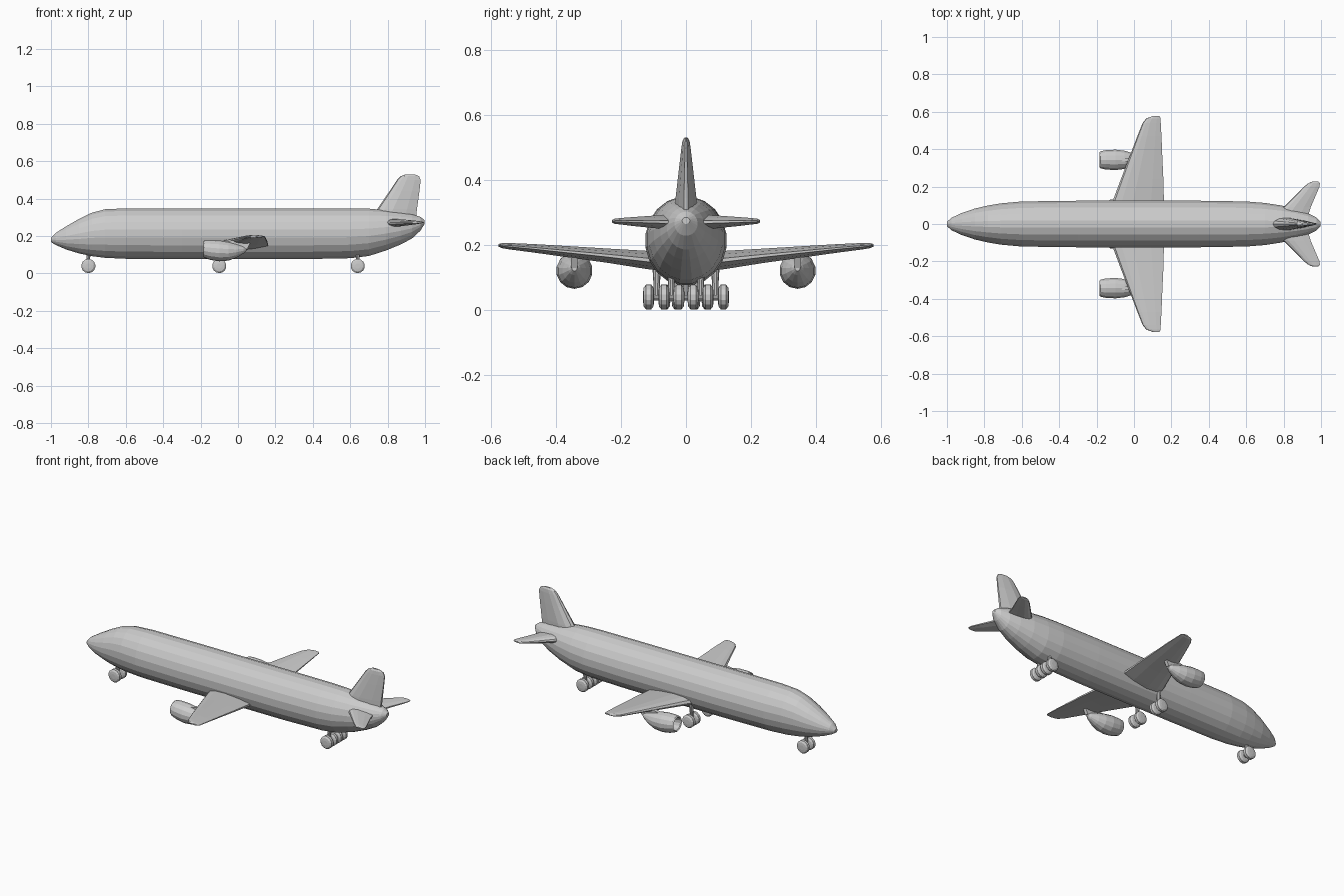
import bpy, bmesh, math
from mathutils import Vector

grey = bpy.data.materials.new("light_grey")
grey.diffuse_color = (0.6, 0.6, 0.6, 1)


def loft(name, rings):
    """Skin a list of equal-length point rings and cap both ends."""
    bm = bmesh.new()
    vs = [[bm.verts.new(p) for p in ring] for ring in rings]
    n = len(vs[0])
    for a, b in zip(vs, vs[1:]):
        for i in range(n):
            j = (i + 1) % n
            bm.faces.new((a[i], a[j], b[j], b[i]))
    bm.faces.new(vs[0])
    bm.faces.new(vs[-1])
    bmesh.ops.recalc_face_normals(bm, faces=bm.faces)
    me = bpy.data.meshes.new(name)
    bm.to_mesh(me)
    bm.free()
    me.materials.append(grey)
    ob = bpy.data.objects.new(name, me)
    bpy.context.collection.objects.link(ob)
    return ob


def ring(centre, r1, r2, axis, n):
    """Ellipse around the x, y or z axis."""
    pts = []
    for i in range(n):
        a = 2 * math.pi * (i + 0.5) / n
        u, v = r1 * math.cos(a), r2 * math.sin(a)
        off = {"x": (0, u, v), "y": (u, 0, v), "z": (u, v, 0)}[axis]
        pts.append(Vector(centre) + Vector(off))
    return pts


# Chord fraction and thickness fraction of a rounded wing section
FOIL = [(0, 0), (0.04, 0.5), (0.18, 0.9), (0.4, 1), (0.75, 0.65), (1, 0.2),
        (1, -0.2), (0.75, -0.65), (0.4, -1), (0.18, -0.9), (0.04, -0.5)]


def flat_wing(name, stations, side):
    """Stations: span y, leading x, trailing x, z, half thickness."""
    loft(name, [[(x0 + (x1 - x0) * c, side * y, z + t * h) for c, t in FOIL]
                for y, x0, x1, z, h in stations])


# Fuselage: x, bottom z, top z, half width
body = [(-1.0, 0.168, 0.19, 0.012), (-0.975, 0.152, 0.217, 0.034),
        (-0.92, 0.128, 0.252, 0.06), (-0.85, 0.106, 0.293, 0.084),
        (-0.78, 0.091, 0.327, 0.1), (-0.71, 0.082, 0.345, 0.112),
        (-0.6, 0.077, 0.35, 0.122), (-0.3, 0.075, 0.35, 0.126),
        (0.35, 0.075, 0.35, 0.126), (0.6, 0.08, 0.35, 0.122),
        (0.7, 0.092, 0.348, 0.114), (0.79, 0.121, 0.34, 0.1),
        (0.87, 0.154, 0.329, 0.08), (0.93, 0.186, 0.318, 0.059),
        (0.975, 0.228, 0.303, 0.036), (0.998, 0.265, 0.285, 0.012)]
loft("fuselage", [ring((x, 0, (b + t) / 2), w, (t - b) / 2, "x", 20)
                  for x, b, t, w in body])

# Tail fin: z, leading x, trailing x, half thickness
fin = [(0.28, 0.70, 0.95, 0.036), (0.345, 0.745, 0.957, 0.032),
       (0.44, 0.81, 0.97, 0.021), (0.5, 0.85, 0.977, 0.014),
       (0.52, 0.87, 0.968, 0.011), (0.53, 0.895, 0.945, 0.005)]
loft("tail_fin", [[(x0 + (x1 - x0) * c, t * h, z) for c, t in FOIL]
                  for z, x0, x1, h in fin])

for side, word in ((-1, "right"), (1, "left")):
    # Main wing and tailplane
    flat_wing("wing_" + word, [
        (0.03, -0.14, 0.162, 0.145, 0.03), (0.12, -0.115, 0.16, 0.154, 0.028),
        (0.24, -0.07, 0.157, 0.167, 0.022), (0.37, -0.02, 0.151, 0.18, 0.017),
        (0.47, 0.018, 0.147, 0.19, 0.013), (0.54, 0.046, 0.143, 0.196, 0.01),
        (0.565, 0.066, 0.142, 0.198, 0.008), (0.577, 0.1, 0.136, 0.199, 0.004)], side)
    flat_wing("tailplane_" + word, [
        (0.01, 0.73, 0.92, 0.27, 0.024), (0.09, 0.80, 0.945, 0.271, 0.02),
        (0.16, 0.87, 0.975, 0.272, 0.014), (0.2, 0.91, 0.992, 0.273, 0.01),
        (0.219, 0.933, 0.994, 0.273, 0.008), (0.227, 0.955, 0.985, 0.273, 0.004)], side)

    # Engine with hollow intake and tapering tail: x, z, radius
    y = side * 0.343
    engine = [(0.045, 0.128, 0.008), (0.03, 0.126, 0.019), (-0.01, 0.121, 0.037),
              (-0.05, 0.119, 0.05), (-0.1, 0.121, 0.056), (-0.15, 0.126, 0.053),
              (-0.178, 0.13, 0.047), (-0.184, 0.13, 0.042), (-0.178, 0.13, 0.037),
              (-0.13, 0.126, 0.033)]
    loft("engine_" + word, [ring((x, y, z), r, r, "x", 14) for x, z, r in engine])
    loft("engine_mount_" + word, [
        [(-0.09, y + d, 0.165), (0.05, y + d, 0.13), (0.07, y + d, 0.175),
         (0.0, y + d, 0.183)] for d in (-0.01, 0.01)])


def landing_gear(name, x, y, gap, top):
    """Strut, axle and a pair of rounded wheels."""
    loft(name + "_strut", [ring((x, y, z), r, r, "z", 10)
                           for z, r in ((0.035, 0.01), (0.08, 0.01), (top, 0.015))])
    loft(name + "_axle", [ring((x, y + s * gap, 0.04), 0.011, 0.011, "y", 10)
                          for s in (-1, 1)])
    for s, word in ((-1, "right"), (1, "left")):
        loft(name + "_wheel_" + word,
             [ring((x, y + s * gap + d, 0.04), r, r, "y", 14)
              for d, r in ((-0.017, 0.014), (-0.015, 0.029), (-0.008, 0.038),
                           (0.008, 0.038), (0.015, 0.029), (0.017, 0.014))])


# Nose gear, middle pair and rear pair
landing_gear("nose_gear", -0.8, 0, 0.027, 0.14)
for side, word in ((-1, "right"), (1, "left")):
    landing_gear("middle_gear_" + word, -0.1, side * 0.09, 0.025, 0.16)
    landing_gear("rear_gear_" + word, 0.64, side * 0.045, 0.023, 0.14)
